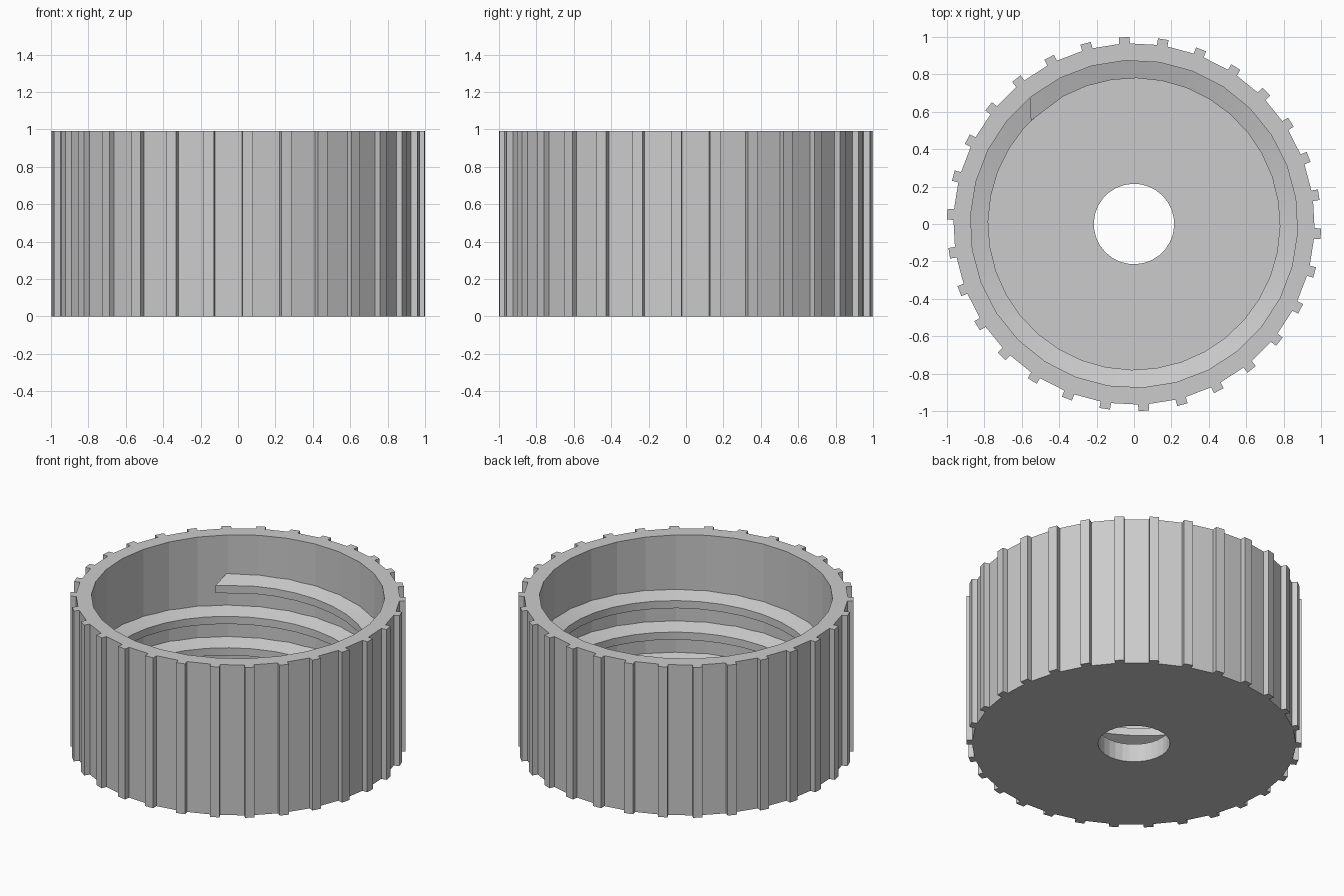
import bpy, bmesh
from math import radians, cos, sin
from mathutils import Vector

cube = bpy.data.objects.get("Cube")
if cube:
    bpy.data.objects.remove(cube)

HEIGHT, FLOOR = 0.99, 0.12
SIDES = 30                       # ribs and wall facets
RIB_OUT, RIB_IN, RIB_HALF = 1.0, 0.965, 0.0285
BORE, HOLE = 0.875, 0.215
PITCH, TURNS = 0.207, 2.9
END_ANGLE, END_Z = 129, 0.68

grey = bpy.data.materials.new("plain_grey")
grey.use_nodes = True
colour = (0.6, 0.6, 0.6, 1)
grey.diffuse_color = colour
grey.node_tree.nodes["Principled BSDF"].inputs["Base Color"].default_value = colour


def polar(r, angle, z):
    return Vector((r * cos(angle), r * sin(angle), z))


def finish(bm, name):
    bmesh.ops.recalc_face_normals(bm, faces=bm.faces[:])
    mesh = bpy.data.meshes.new(name)
    bm.to_mesh(mesh)
    bm.free()
    mesh.materials.append(grey)
    obj = bpy.data.objects.new(name, mesh)
    bpy.context.collection.objects.link(obj)
    return obj


def bridge(bm, a, b):
    for i in range(len(a)):
        j = (i + 1) % len(a)
        bm.faces.new((a[i], a[j], b[j], b[i]))


# Ribbed cup with a central hole through its floor
bm = bmesh.new()
angles = [radians(93 + i * 360 / SIDES) for i in range(SIDES)]


def ribbed_ring(z):
    ring = []
    for a in angles:
        out, side = polar(1, a, 0), polar(RIB_HALF, a + radians(90), 0)
        for r, s in ((RIB_IN, -1), (RIB_OUT, -1), (RIB_OUT, 1), (RIB_IN, 1)):
            ring.append(bm.verts.new(out * r + side * s + Vector((0, 0, z))))
    return ring


def round_ring(r, z):
    return [bm.verts.new(polar(r, a, z)) for a in angles]


def flat_ring(outer, inner):
    for i in range(SIDES):
        j = (i + 1) % SIDES
        rib = outer[4 * i:4 * i + 4]
        bm.faces.new(rib + [outer[4 * j], inner[j], inner[i]])


low, high = ribbed_ring(0), ribbed_ring(HEIGHT)
bridge(bm, low, high)
profile = ((BORE, HEIGHT), (BORE, FLOOR), (HOLE, FLOOR), (HOLE, 0))
rings = [round_ring(r, z) for r, z in profile]
for a, b in zip(rings, rings[1:]):
    bridge(bm, a, b)
flat_ring(high, rings[0])
flat_ring(low, rings[-1])
finish(bm, "ribbed_cap")

# Internal screw thread: trapezoid swept down a helix into the floor
bm = bmesh.new()
section = ((0.885, 0.058), (0.78, 0.025), (0.78, -0.025), (0.885, -0.058))
steps = round(TURNS * 36)
previous = None
for k in range(steps + 1):
    turn = k / 36
    ring = []
    for r, dz in section:
        # slanted nose at the upper end
        lead = 6 if k == 0 and r < 0.8 else 0
        a = radians(END_ANGLE + lead - 360 * turn)
        ring.append(bm.verts.new(polar(r, a, END_Z - PITCH * turn + dz)))
    if previous:
        bridge(bm, previous, ring)
    else:
        bm.faces.new(ring)
    previous = ring
bm.faces.new(previous)
thread = finish(bm, "screw_thread")
bpy.ops.object.select_all(action='DESELECT')
thread.select_set(True)
bpy.context.view_layer.objects.active = thread
bpy.ops.object.shade_smooth_by_angle(angle=radians(15))
